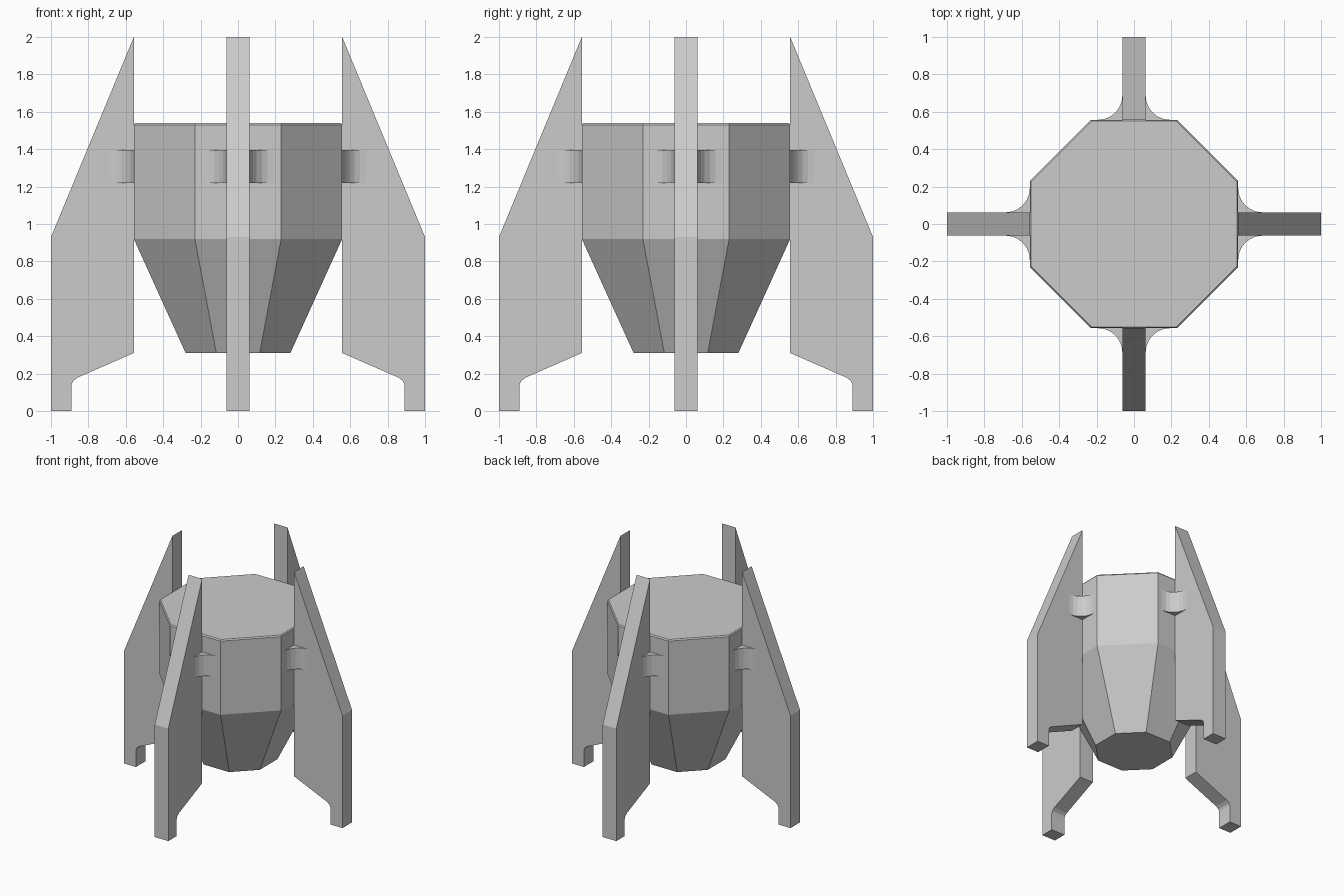
import bpy, bmesh
from math import sin, cos, pi
from mathutils import Matrix

if "Cube" in bpy.data.objects:
    bpy.data.objects.remove(bpy.data.objects["Cube"])


def make_object(name, bm, angle=0.0):
    bmesh.ops.recalc_face_normals(bm, faces=bm.faces)
    me = bpy.data.meshes.new(name)
    bm.to_mesh(me)
    bm.free()
    ob = bpy.data.objects.new(name, me)
    bpy.context.collection.objects.link(ob)
    ob.rotation_euler.z = angle
    return ob


def prism(name, points, depth, angle):
    """Extrude a closed 3D outline along the depth vector."""
    bm = bmesh.new()
    face = bm.faces.new([bm.verts.new(p) for p in points])
    ext = bmesh.ops.extrude_face_region(bm, geom=[face])
    verts = [e for e in ext["geom"] if isinstance(e, bmesh.types.BMVert)]
    bmesh.ops.translate(bm, verts=verts, vec=depth)
    return make_object(name, bm, angle)


# Hull: octagonal rings, tapering towards the base
bm = bmesh.new()
rings = []
for z, r in [(0.31, 0.28), (0.92, 0.557), (1.53, 0.557), (1.54, 0.55)]:
    rad = r / cos(pi / 8)
    rings.append([bm.verts.new((rad * cos(pi / 8 + i * pi / 4),
                                rad * sin(pi / 8 + i * pi / 4), z)) for i in range(8)])
for lo, hi in zip(rings, rings[1:]):
    for i in range(8):
        j = (i + 1) % 8
        bm.faces.new((lo[i], lo[j], hi[j], hi[i]))
bm.faces.new(rings[0])
bm.faces.new(rings[-1])
make_object("hull", bm)

# Fin outline (radius, height), with a small foot at the bottom
T = 0.062
fin = [(0.557, 2.0), (1.0, 0.93), (1.0, 0.0), (0.89, 0.0), (0.89, 0.14),
       (0.882, 0.16), (0.86, 0.178), (0.557, 0.31)]

# Bracket outline (radius, side): concave flare from hull to fin
R = 0.13
arc = [(0.687 - R * cos(a), 0.192 - R * sin(a)) for a in [i * pi / 12 for i in range(7)]]
bracket = [(0.54, 0.192)] + arc
bracket += [(r, -t) for r, t in reversed(bracket)]

for k, side in enumerate(["right", "back", "left", "front"]):
    angle = k * pi / 2
    prism(side + "_fin", [(r, -T, z) for r, z in fin], (0, 2 * T, 0), angle)
    prism(side + "_bracket", [(r, t, 1.22) for r, t in bracket], (0, 0, 0.175), angle)
